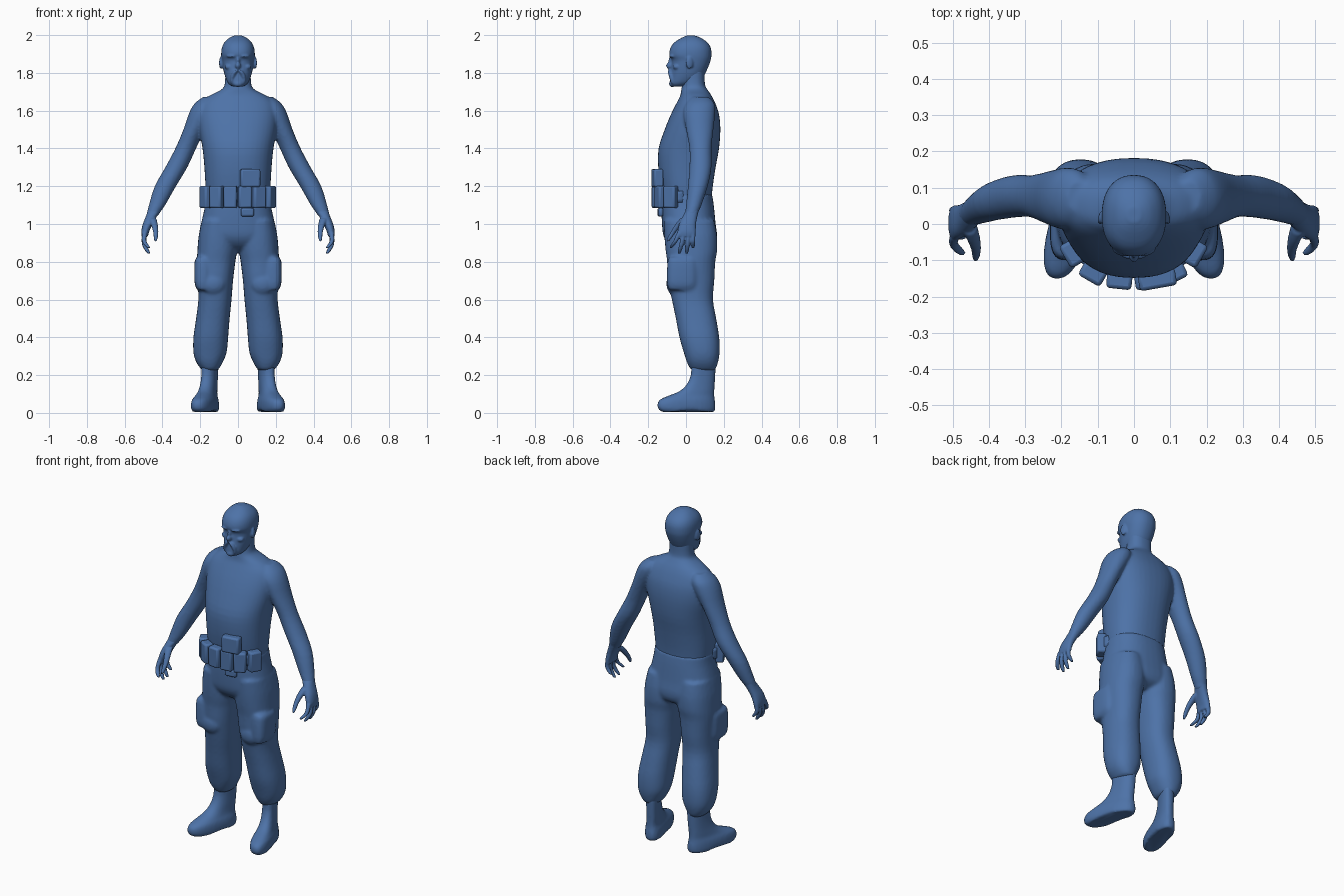
import bpy, bmesh, math
from mathutils import Matrix, Vector

blue = bpy.data.materials.new("uniform_blue")
blue.diffuse_color = (0.075, 0.17, 0.39, 1)


def spline(a, b, c, d, t):
    return tuple(0.5 * (2 * q + (r - p) * t + (2 * p - 5 * q + 4 * r - s) * t * t
                        + (3 * q - p - 3 * r + s) * t ** 3) for p, q, r, s in zip(a, b, c, d))


def loft(bm, rings, side=1, power=2.0, sides=28, steps=3, splay=0.0):
    """Skin horizontal rings given as (z, x0, x1, y0, y1)."""
    n, rows = len(rings), []
    for i in range(n - 1):
        for k in range(steps):
            rows.append(spline(rings[max(i - 1, 0)], rings[i], rings[i + 1],
                               rings[min(i + 2, n - 1)], k / steps))
    rows.append(rings[-1])
    loops = []
    for z, x0, x1, y0, y1 in rows:
        loop = []
        for j in range(sides):
            a = 2 * math.pi * j / sides
            c, s = math.cos(a), math.sin(a)
            x = (x0 + x1) / 2 + (x1 - x0) / 2 * math.copysign(abs(c) ** (2 / power), c)
            y = (y0 + y1) / 2 + (y1 - y0) / 2 * math.copysign(abs(s) ** (2 / power), s)
            x -= (y - 0.08) * splay
            loop.append(bm.verts.new((x * side, y, z)))
        loops.append(loop)
    faces = [bm.faces.new(loops[0]), bm.faces.new(loops[-1])]
    for a, b in zip(loops, loops[1:]):
        for j in range(sides):
            k = (j + 1) % sides
            faces.append(bm.faces.new((a[j], a[k], b[k], b[j])))
    bmesh.ops.recalc_face_normals(bm, faces=faces)


def blob(bm, loc, size, turn=0.0):
    m = Matrix.Translation(loc) @ Matrix.Rotation(turn, 4, 'Z') @ Matrix.Diagonal((*size, 1))
    bmesh.ops.create_uvsphere(bm, u_segments=20, v_segments=12, radius=1, matrix=m)


def finish(bm, name, voxel=0, smooth=3):
    me = bpy.data.meshes.new(name)
    bm.to_mesh(me)
    bm.free()
    ob = bpy.data.objects.new(name, me)
    bpy.context.collection.objects.link(ob)
    me.materials.append(blue)
    for p in me.polygons:
        p.use_smooth = True
    if voxel:
        # Fuse overlapping volumes into one soft skin
        r = ob.modifiers.new("fuse", 'REMESH')
        r.mode, r.voxel_size, r.use_smooth_shade = 'VOXEL', voxel, True
        s = ob.modifiers.new("soften", 'SMOOTH')
        s.factor, s.iterations = 0.5, smooth
    return ob


# Torso with neck and arms
bm = bmesh.new()
loft(bm, [(1.13, -.165, .165, -.12, .135), (1.2, -.172, .172, -.135, .142),
          (1.3, -.178, .178, -.147, .157), (1.4, -.188, .188, -.145, .175),
          (1.5, -.205, .205, -.113, .182), (1.58, -.21, .21, -.08, .175),
          (1.64, -.195, .195, -.05, .155), (1.68, -.15, .15, -.03, .135),
          (1.71, -.09, .09, -.025, .115), (1.74, -.07, .07, -.02, .1),
          (1.82, -.068, .068, -.01, .1)], power=2.3, sides=40)
for s in (1, -1):
    loft(bm, [(1.672, .12, .185, .03, .12), (1.64, .11, .228, .0, .15),
              (1.59, .12, .258, -.015, .155), (1.5, .175, .289, .0, .145),
              (1.4, .222, .332, .018, .135), (1.3, .268, .385, .018, .135),
              (1.2, .328, .441, .01, .115), (1.1, .385, .472, .0, .082),
              (1.06, .413, .482, -.005, .065), (1.04, .425, .488, -.01, .06)], s)
finish(bm, "torso_and_arms", .008, 5)

# Head
bm = bmesh.new()
loft(bm, [(1.728, -.03, .03, -.075, -.01), (1.745, -.052, .052, -.085, .04),
          (1.78, -.068, .068, -.083, .09), (1.82, -.078, .078, -.079, .113),
          (1.865, -.085, .085, -.075, .13), (1.895, -.089, .089, -.089, .135),
          (1.93, -.086, .086, -.083, .132), (1.96, -.073, .073, -.063, .115),
          (1.985, -.047, .047, -.025, .08), (1.998, -.018, .018, .005, .045)],
     power=2.25, sides=40)
blob(bm, (0, -.083, 1.838), (.015, .023, .018))
blob(bm, (0, -.078, 1.862), (.010, .016, .025))
blob(bm, (0, -.073, 1.742), (.025, .017, .017))
for s in (1, -1):
    blob(bm, (.036 * s, -.074, 1.889), (.027, .014, .008), .3 * s)
    blob(bm, (.052 * s, -.052, 1.832), (.02, .016, .014), .6 * s)
    blob(bm, (.091 * s, .018, 1.853), (.008, .02, .033), .25 * s)
    # Drooping moustache
    loft(bm, [(1.813, .0, .02, -.098, -.07), (1.795, .01, .036, -.095, -.065),
              (1.77, .022, .042, -.088, -.058), (1.745, .025, .04, -.08, -.055)], s, sides=12)
finish(bm, "head", .0055, 2)

# Hands
for s, side in ((1, "left"), (-1, "right")):
    bm = bmesh.new()
    loft(bm, [(1.08, .405, .474, .005, .07), (1.04, .43, .488, -.018, .06),
              (1.0, .452, .504, -.036, .053), (.96, .47, .512, -.045, .052),
              (.935, .476, .510, -.045, .05)], s, power=2.3)
    for y, dy, tip in ((-.036, -.045, .872), (-.012, -.025, .843), (.013, -.01, .842), (.037, .0, .872)):
        h = .945 - tip
        loft(bm, [(.955, .481, .508, y - .012, y + .012),
                  (tip + h * .55, .485, .51, y + dy * .4 - .012, y + dy * .4 + .012),
                  (tip + h * .2, .471, .495, y + dy * .8 - .011, y + dy * .8 + .011),
                  (tip, .462, .478, y + dy - .007, y + dy + .007)], s, sides=14)
    loft(bm, [(1.03, .432, .475, -.03, .015), (1.0, .425, .462, -.055, -.015),
              (.96, .421, .45, -.08, -.05), (.925, .425, .446, -.1, -.076),
              (.908, .431, .443, -.104, -.09)], s, sides=14)
    finish(bm, side + "_hand", .005, 2)

# Trousers
bm = bmesh.new()
loft(bm, [(1.16, -.168, .168, -.125, .138), (1.1, -.174, .174, -.13, .147),
          (1.0, -.195, .195, -.127, .157), (.93, -.2, .2, -.117, .165),
          (.88, -.165, .165, -.08, .15), (.85, -.1, .1, -.02, .1)], power=2.4, sides=40)
for s in (1, -1):
    loft(bm, [(1.02, .02, .192, -.118, .15), (.94, .004, .208, -.115, .164),
              (.86, .005, .215, -.108, .165), (.8, .014, .217, -.1, .155),
              (.7, .026, .212, -.095, .15), (.6, .034, .21, -.075, .143),
              (.5, .044, .222, -.054, .16), (.4, .052, .236, -.035, .176),
              (.32, .06, .236, -.012, .178), (.27, .08, .222, .004, .17),
              (.235, .1, .198, .022, .158), (.225, .115, .185, .035, .145)], s, power=2.3)
    # Thigh pocket and knee padding
    loft(bm, [(.825, .16, .215, -.085, .045), (.8, .14, .23, -.098, .06),
              (.69, .14, .23, -.1, .06), (.65, .15, .215, -.09, .05)], s, power=3)
    blob(bm, (.13 * s, -.066, .685), (.065, .038, .06))
finish(bm, "trousers", .009, 4)

# Boots
for s, side in ((1, "left"), (-1, "right")):
    bm = bmesh.new()
    loft(bm, [(.005, .103, .207, -.125, .148), (.02, .096, .214, -.147, .155),
              (.05, .096, .214, -.151, .155), (.072, .1, .21, -.135, .152),
              (.092, .108, .202, -.09, .15), (.115, .112, .198, -.035, .15),
              (.15, .113, .194, .003, .152), (.2, .113, .192, .025, .155),
              (.26, .11, .193, .028, .158)], s, power=2.4, splay=.25)
    # Instep notch under the sole
    for v in bm.verts:
        if v.co.z < .03 and -.03 < v.co.y < .06:
            v.co.z += .008
    finish(bm, side + "_boot", .008, 3)

# Belt pouches


def pouch(name, loc, size, turn=0.0):
    bm = bmesh.new()
    m = Matrix.Translation(loc) @ Matrix.Rotation(turn, 4, 'Z') @ Matrix.Diagonal((*size, 1))
    bmesh.ops.create_cube(bm, size=1, matrix=m)
    ob = finish(bm, name)
    b = ob.modifiers.new("round", 'BEVEL')
    b.width, b.segments = .01, 2
    bpy.ops.object.select_all(action='DESELECT')
    ob.select_set(True)
    bpy.context.view_layer.objects.active = ob
    bpy.ops.object.shade_smooth_by_angle(angle=math.radians(40))


for i, (x, y, deg) in enumerate(((-.168, -.08, -60), (-.112, -.134, -30), (-.04, -.153, -6),
                                 (.037, -.153, 8), (.108, -.134, 26), (.165, -.08, 60))):
    pouch("belt_pouch_%d" % (i + 1), (x, y, 1.143), (.07, .052, .118), math.radians(deg))
pouch("upper_pouch", (.064, -.152, 1.243), (.104, .05, .096), math.radians(10))
pouch("belt_clip", (.05, -.136, 1.062), (.07, .025, .045), math.radians(8))

# Belt strap behind the pouches
bm = bmesh.new()
loft(bm, [(1.115, -.176, .176, -.136, .04), (1.175, -.176, .176, -.14, .04)], power=2.3, sides=40)
finish(bm, "belt_strap")
